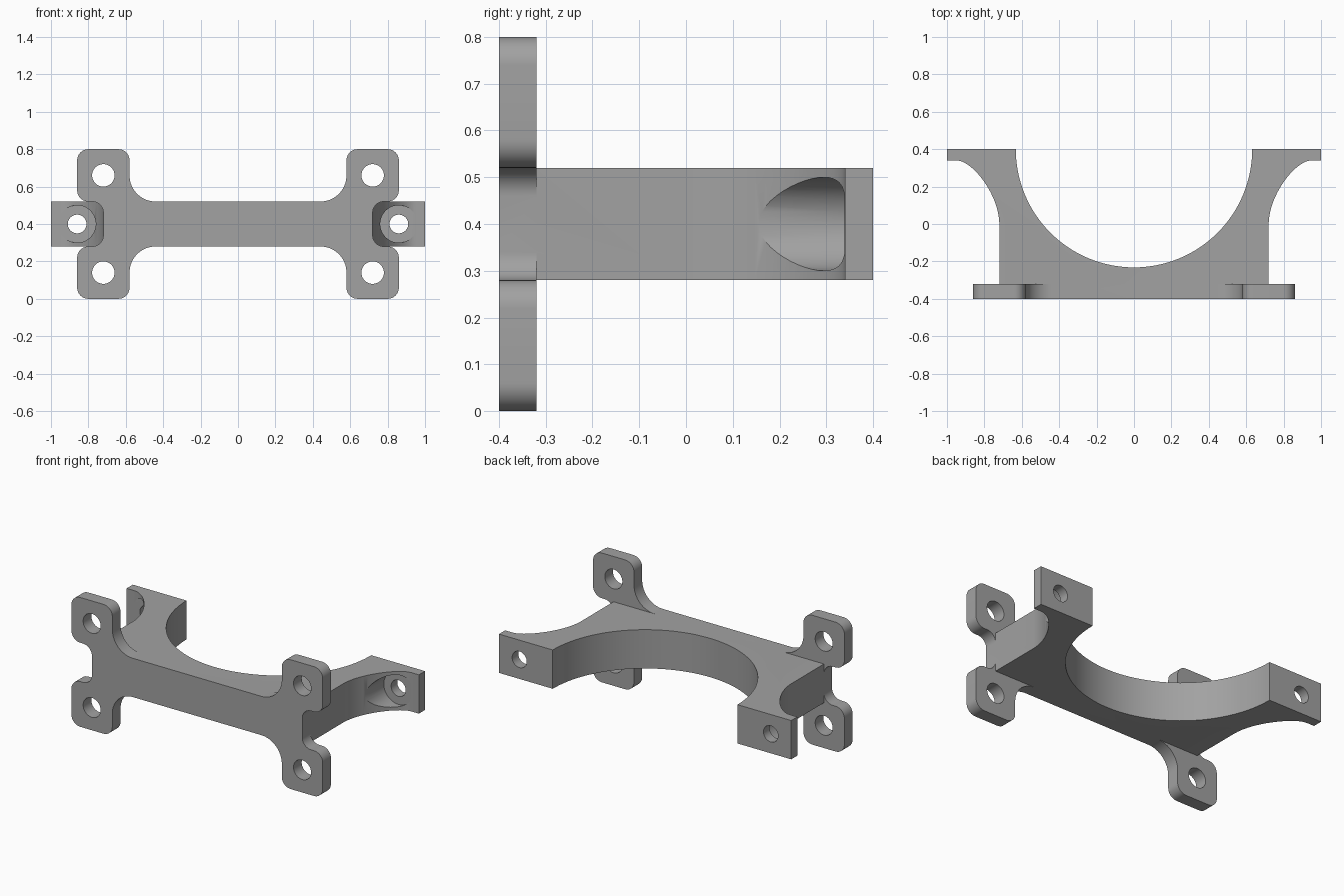
import bpy, bmesh, math
from mathutils import Vector
from mathutils.geometry import interpolate_bezier

if "Cube" in bpy.data.objects:
    bpy.data.objects.remove(bpy.data.objects["Cube"])

MID = 0.4  # height of the horizontal symmetry plane

grey = bpy.data.materials.new("plain grey")
grey.diffuse_color = (0.36, 0.36, 0.36, 1)
grey.use_nodes = True
grey.node_tree.nodes["Principled BSDF"].inputs["Base Color"].default_value = grey.diffuse_color


def arc(cx, cy, r, a0, a1, n=10):
    return [(cx + r * math.cos(math.radians(a0 + (a1 - a0) * i / n)),
             cy + r * math.sin(math.radians(a0 + (a1 - a0) * i / n))) for i in range(n + 1)]


def prism(name, points, start, offset):
    """Fill an outline and extrude it by a vector."""
    bm = bmesh.new()
    face = bm.faces.new([bm.verts.new(start(a, b)) for a, b in points])
    ext = bmesh.ops.extrude_face_region(bm, geom=[face], use_keep_orig=True)
    verts = [g for g in ext["geom"] if isinstance(g, bmesh.types.BMVert)]
    bmesh.ops.translate(bm, verts=verts, vec=offset)
    bmesh.ops.recalc_face_normals(bm, faces=bm.faces)
    mesh = bpy.data.meshes.new(name)
    bm.to_mesh(mesh)
    bm.free()
    obj = bpy.data.objects.new(name, mesh)
    bpy.context.collection.objects.link(obj)
    mesh.materials.append(grey)
    return obj


def combine(target, other, operation):
    """Apply an exact boolean and remove the helper."""
    bpy.context.view_layer.objects.active = target
    mod = target.modifiers.new("boolean", 'BOOLEAN')
    mod.operation, mod.solver, mod.object = operation, 'EXACT', other
    bpy.ops.object.modifier_apply(modifier=mod.name)
    bpy.data.objects.remove(other)


def drill(target, x, z, r, y0, y1):
    circle = arc(x, z, r, 0, 360, 48)[:-1]
    cutter = prism("drill", circle, lambda a, b: (a, y0, b), (0, y1 - y0, 0))
    cutter.hide_render = True
    combine(target, cutter, 'DIFFERENCE')


# Saddle body: flared outer sides, mounting ears and a half-round cradle
flare = interpolate_bezier(Vector((0.72, 0, 0)), Vector((0.72, 0.15, 0)),
                           Vector((0.86, 0.34, 0)), Vector((0.95, 0.34, 0)), 20)
half = [(0.72, -0.32)] + [(p.x, p.y) for p in flare] + [(1, 0.34), (1, 0.4)]
half += arc(0, 0.4, 0.632, 0, -90, 32)
outline = half + [(-x, y) for x, y in reversed(half[:-1])]
bracket = prism("cradle_bracket", outline, lambda a, b: (a, b, MID - 0.12), (0, 0, 0.24))

# Ear holes with round pockets for the screw heads
for side in (-1, 1):
    drill(bracket, side * 0.86, MID, 0.1, 0.0, 0.3395)
    drill(bracket, side * 0.86, MID, 0.05, 0.2, 0.5)

# Front flange: four rounded tabs blended into a central bar
quarter = arc(0.78, 0.06, 0.06, 180, 90)        # inner notch fillet
quarter += arc(0.80, 0.18, 0.06, -90, 0)        # tab corners
quarter += arc(0.80, 0.34, 0.06, 0, 90)
quarter += arc(0.64, 0.34, 0.06, 90, 180)
quarter += arc(0.44, 0.26, 0.14, 0, -90, 16)    # large fillet to the bar
outline = quarter + [(-x, z) for x, z in reversed(quarter)]
outline += [(-x, -z) for x, z in quarter] + [(x, -z) for x, z in reversed(quarter)]
flange = prism("flange", outline, lambda a, b: (a, -0.4, b + MID), (0, 0.08, 0))

# Tab holes
for side in (-1, 1):
    for dz in (-0.26, 0.26):
        drill(flange, side * 0.72, MID + dz, 0.06, -0.5, -0.2)

# Join flange and body into one solid
combine(bracket, flange, 'UNION')
bpy.ops.object.select_all(action='DESELECT')
bracket.select_set(True)
bpy.context.view_layer.objects.active = bracket
bpy.ops.object.shade_smooth_by_angle(angle=math.radians(30))
